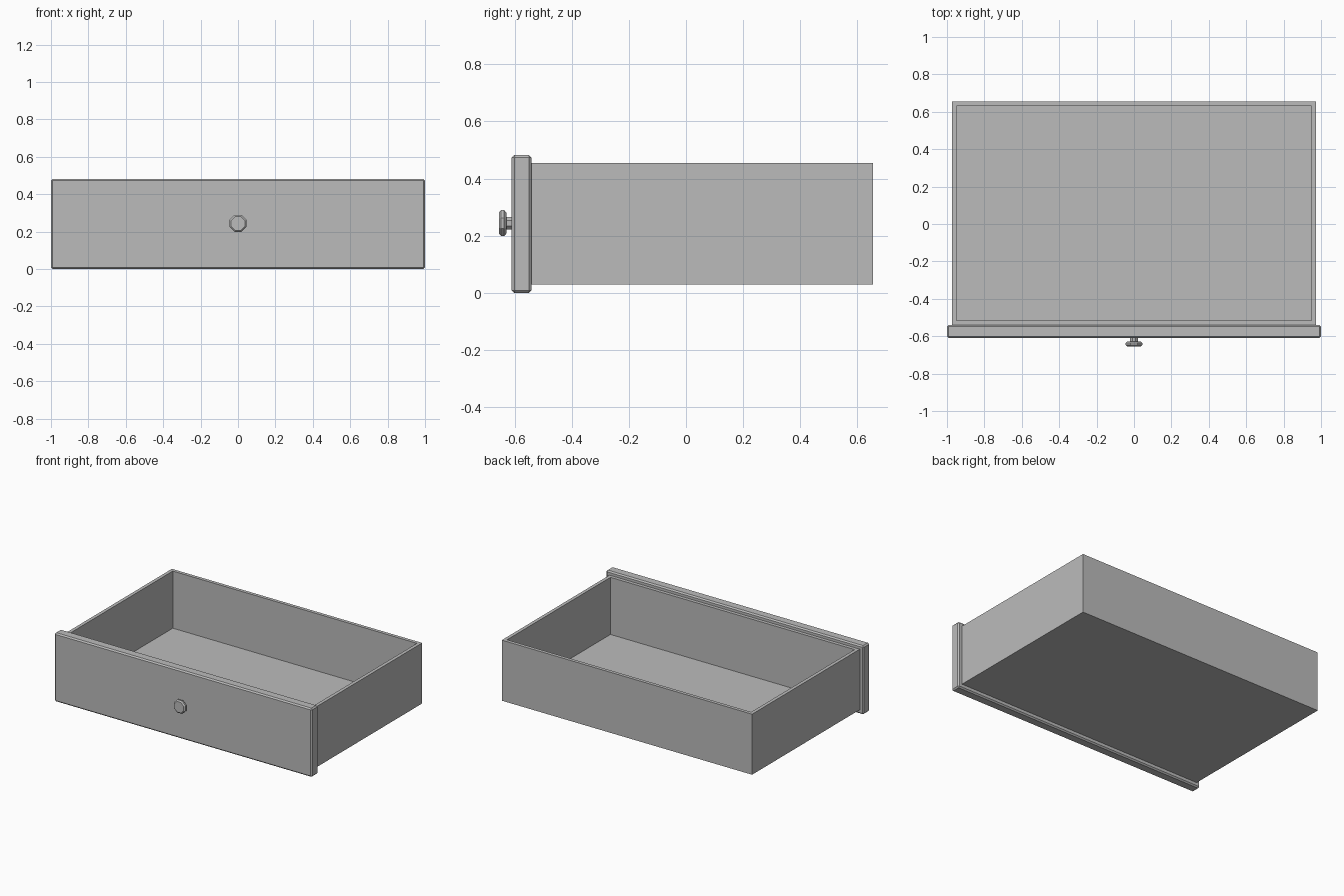
import bpy, bmesh, math
from mathutils import Matrix, Vector

default = bpy.data.objects.get("Cube")
if default:
    bpy.data.objects.remove(default, do_unlink=True)

# Single plain grey finish
grey = bpy.data.materials.new("plain_grey")
grey.use_nodes = True
colour = (0.5, 0.5, 0.5, 1)
grey.diffuse_color = colour
grey.node_tree.nodes["Principled BSDF"].inputs["Base Color"].default_value = colour


def finish(name, bm):
    bmesh.ops.recalc_face_normals(bm, faces=bm.faces)
    mesh = bpy.data.meshes.new(name)
    bm.to_mesh(mesh)
    bm.free()
    mesh.materials.append(grey)
    obj = bpy.data.objects.new(name, mesh)
    bpy.context.collection.objects.link(obj)
    return obj


def block(low, high):
    low, high = Vector(low), Vector(high)
    bm = bmesh.new()
    bmesh.ops.create_cube(bm, size=1, matrix=Matrix.Translation((low + high) / 2)
                          @ Matrix.Diagonal((*(high - low), 1)))
    return bm


# Open tray: inset the top face and push it down to the floor
bm = block((-0.972, -0.54, 0.03), (0.972, 0.655, 0.455))
bm.normal_update()
top = max(bm.faces, key=lambda f: f.calc_center_median().z)
bmesh.ops.inset_region(bm, faces=[top], thickness=0.024, use_even_offset=True)
result = bmesh.ops.extrude_face_region(bm, geom=[top])
floor = [v for v in result["geom"] if isinstance(v, bmesh.types.BMVert)]
bmesh.ops.translate(bm, verts=floor, vec=(0, 0, -0.401))
if top.is_valid:
    bmesh.ops.delete(bm, geom=[top], context="FACES_ONLY")
finish("drawer_tray", bm)

# Front panel with chamfered edges
panel = finish("front_panel", block((-1, -0.61, 0), (1, -0.54, 0.482)))
bevel = panel.modifiers.new("edge_chamfer", "BEVEL")
bevel.width = 0.009
bevel.segments = 1

# Octagonal knob: radius and y along its axis, from panel to tip
profile = [(0.024, -0.605), (0.024, -0.629), (0.04, -0.629), (0.049, -0.636),
           (0.049, -0.647), (0.04, -0.655)]
sides = 8
bm = bmesh.new()
rings = []
for radius, y in profile:
    angles = [math.tau * (i + 0.5) / sides for i in range(sides)]
    rings.append([bm.verts.new((radius * math.cos(a), y, 0.244 + radius * math.sin(a)))
                  for a in angles])
for a, b in zip(rings, rings[1:]):
    for i in range(sides):
        j = (i + 1) % sides
        bm.faces.new((a[i], a[j], b[j], b[i]))
bm.faces.new(rings[0])
bm.faces.new(rings[-1])
finish("knob", bm)
